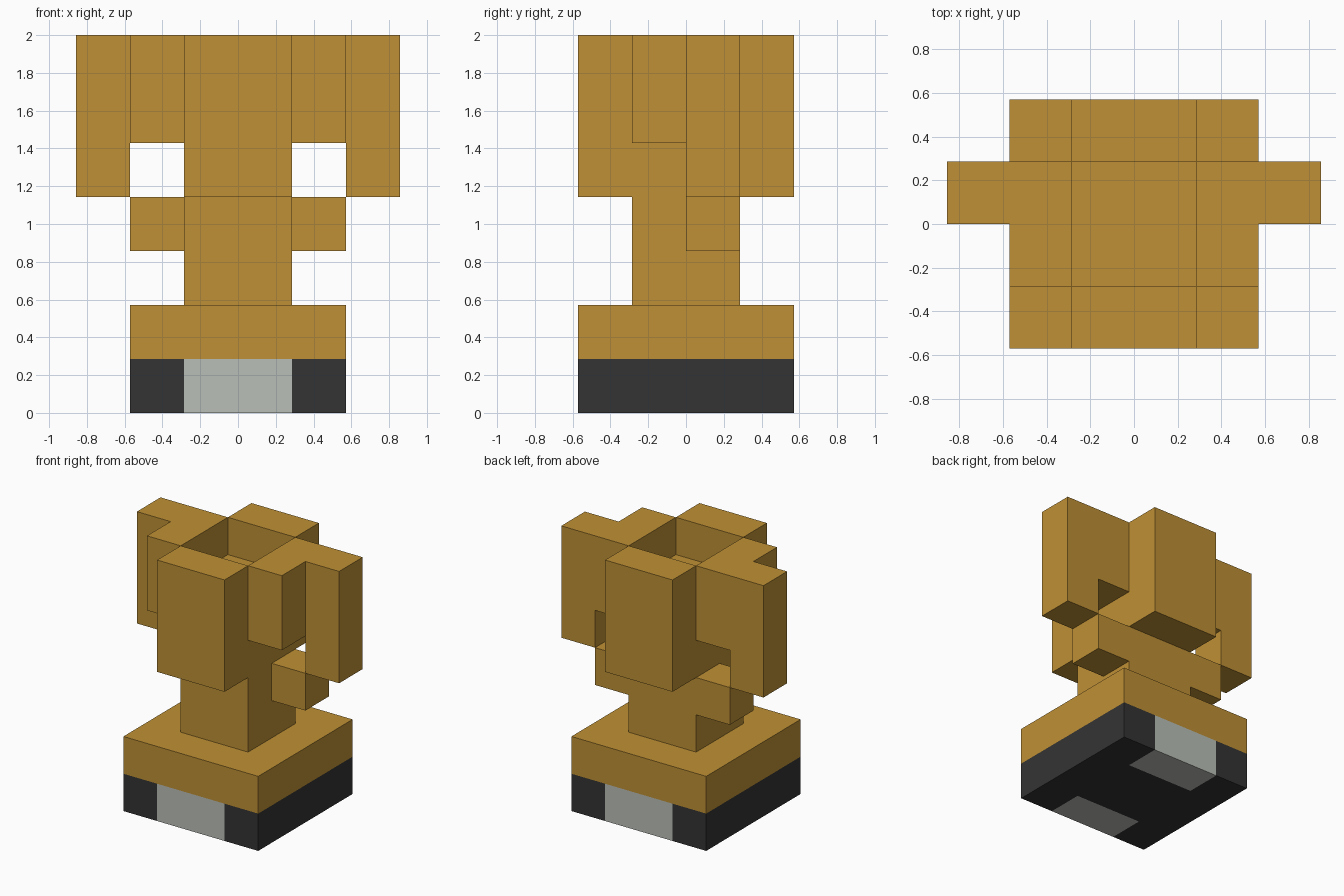
import bpy
import bmesh
from mathutils import Vector

cube = bpy.data.objects.get("Cube")
if cube:
    bpy.data.objects.remove(cube, do_unlink=True)

U = 2 / 7  # one block; the model is seven blocks tall


def material(name, rgb):
    mat = bpy.data.materials.new(name)
    mat.use_nodes = True
    mat.diffuse_color = (*rgb, 1)
    mat.node_tree.nodes["Principled BSDF"].inputs["Base Color"].default_value = (*rgb, 1)
    return mat


gold = material("gold", (0.52, 0.28, 0.035))
black = material("black", (0.034, 0.034, 0.034))
silver = material("silver", (0.49, 0.52, 0.475))


def box(name, low, high, mats, cuts=()):
    """Box between two corners given in blocks, cut by (axis, position) planes."""
    low, high = Vector(low) * U, Vector(high) * U
    bm = bmesh.new()
    bmesh.ops.create_cube(bm, size=1)
    for v in bm.verts:
        v.co = (low + high) / 2 + v.co * (high - low)
    for axis, at in cuts:
        normal = Vector((0, 0, 0))
        normal[axis] = 1
        bmesh.ops.bisect_plane(bm, geom=bm.verts[:] + bm.edges[:] + bm.faces[:],
                               plane_co=normal * at * U, plane_no=normal)
    mesh = bpy.data.meshes.new(name)
    bm.to_mesh(mesh)
    bm.free()
    for mat in mats:
        mesh.materials.append(mat)
    obj = bpy.data.objects.new(name, mesh)
    bpy.context.collection.objects.link(obj)
    return obj


# Plinth with silver plaques on front and back that wrap under one block
plinth = box("plinth", (-2, -2, 0), (2, 2, 1), [black, silver],
             [(0, -1), (0, 1), (1, -1), (1, 1)])
for face in plinth.data.polygons:
    c = face.center / U
    if abs(c.x) < 1 and abs(c.y) > 1:
        face.material_index = 1
box("base_slab", (-2, -2, 1), (2, 2, 2), [gold])

# Stem, its top forming the floor of the cup
box("stem", (-1, -1, 2), (1, 1, 6), [gold])

# Cup walls
box("cup_front", (-1, -2, 4), (1, -1, 7), [gold])
box("cup_back", (-1, 1, 4), (1, 2, 7), [gold])

# Mirrored cup sides and handles
for side, s in (("left", 1), ("right", -1)):
    def side_box(part, x0, x1, y0, z0, z1):
        xs = sorted((s * x0, s * x1))
        box(f"{side}_{part}", (xs[0], y0, z0), (xs[1], 1, z1), [gold])

    side_box("cup_side", 1, 2, -1, 5, 7)
    side_box("handle", 2, 3, 0, 4, 7)
    side_box("handle_foot", 1, 2, 0, 3, 4)
